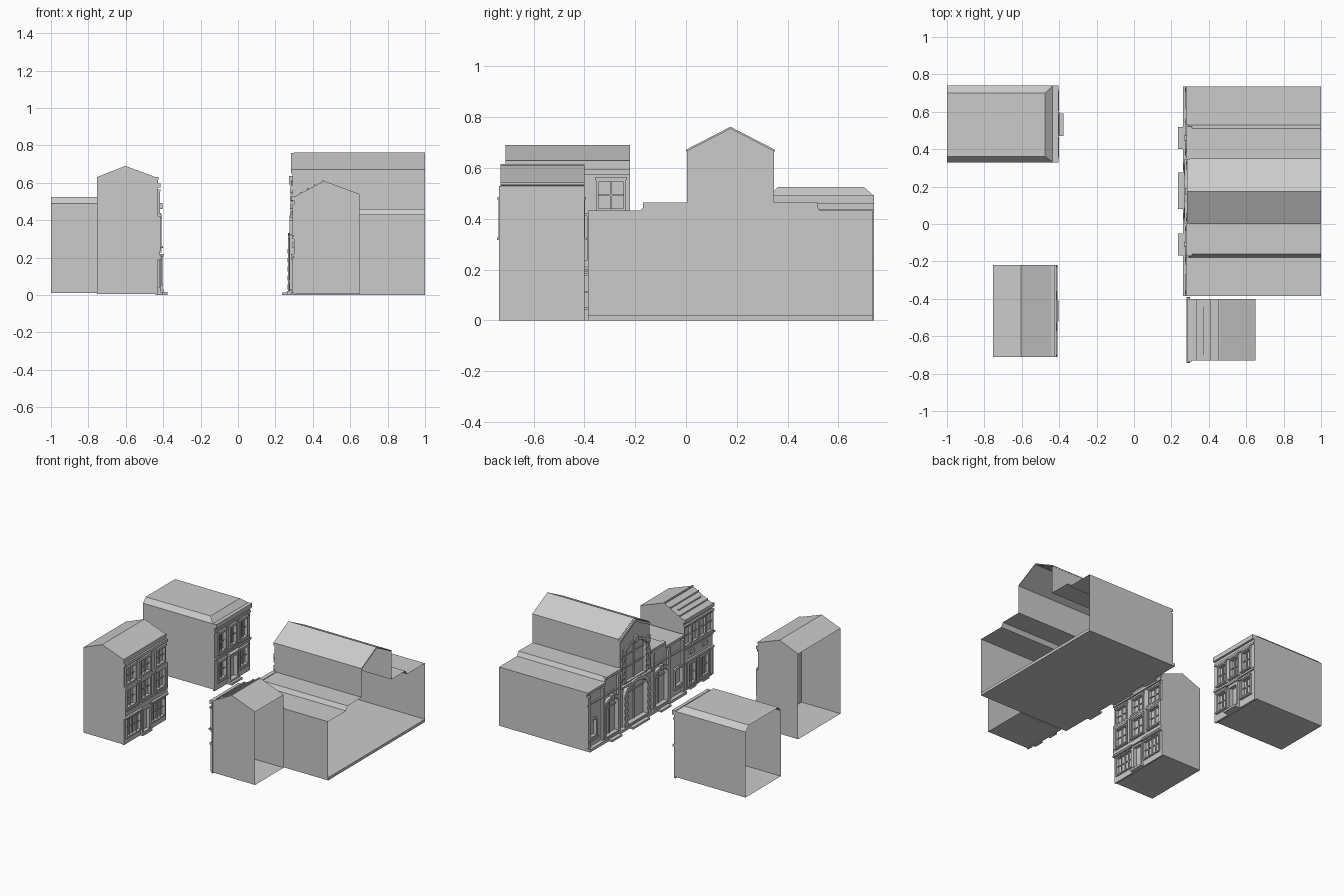
import bpy, bmesh, math
from mathutils import Vector

if "Cube" in bpy.data.objects:
    bpy.data.objects.remove(bpy.data.objects["Cube"])


def finish(name, bm, solid=True):
    if solid:
        bmesh.ops.recalc_face_normals(bm, faces=bm.faces)
    me = bpy.data.meshes.new(name)
    bm.to_mesh(me)
    bm.free()
    ob = bpy.data.objects.new(name, me)
    bpy.context.collection.objects.link(ob)
    return ob


def box(name, x0, x1, y0, y1, z0, z1):
    bm = bmesh.new()
    bmesh.ops.create_cube(bm, size=1)
    for v in bm.verts:
        v.co = ((x0 + x1) / 2 + v.co.x * (x1 - x0), (y0 + y1) / 2 + v.co.y * (y1 - y0),
                (z0 + z1) / 2 + v.co.z * (z1 - z0))
    return finish(name, bm)


def shell(name, pts, axis, a, b, skip=(), caps=(True, True), cut=None):
    """Thin-walled extrusion of a profile; skip leaves sides open, cut bevels one end."""
    bm = bmesh.new()
    at = (lambda p, t: (t, p[0], p[1])) if axis == 'x' else (lambda p, t: (p[0], t, p[1]))
    A = [bm.verts.new(at(p, a)) for p in pts]
    B = [bm.verts.new(at(p, b)) for p in pts]
    n = len(pts)
    for i in range(n):
        if i not in skip:
            j = (i + 1) % n
            bm.faces.new((A[i], A[j], B[j], B[i]))
    if caps[0]:
        bm.faces.new(A[::-1])
    if caps[1]:
        bm.faces.new(B)
    if cut:
        r = bmesh.ops.bisect_plane(bm, geom=bm.verts[:] + bm.edges[:] + bm.faces[:],
                                   plane_co=cut[0], plane_no=cut[1], clear_outer=True)
        edges = [e for e in r['geom_cut'] if isinstance(e, bmesh.types.BMEdge)]
        bmesh.ops.contextual_create(bm, geom=edges)
    return finish(name, bm)


def rect(y0, y1, z0, z1):
    return [(y0, z0), (y1, z0), (y1, z1), (y0, z1)]


def arch(y0, y1, z0, z1, rise, n=10):
    c, r = (y0 + y1) / 2, (y1 - y0) / 2
    top = [(c + r * math.cos(math.pi * i / n), z1 - rise + rise * math.sin(math.pi * i / n))
           for i in range(n + 1)]
    return [(y0, z0), (y1, z0)] + top


def slab(name, outer, holes, x0, x1):
    """Upright panel in the yz plane, with holes, between x0 and x1."""
    bm = bmesh.new()
    for loop in [outer] + holes:
        vs = [bm.verts.new((x0, y, z)) for y, z in loop]
        for i in range(len(vs)):
            bm.edges.new((vs[i - 1], vs[i]))
    bmesh.ops.triangle_fill(bm, use_beauty=True, use_dissolve=False, edges=bm.edges[:], normal=(1, 0, 0))
    r = bmesh.ops.extrude_face_region(bm, geom=bm.faces[:], use_keep_orig=True)
    bmesh.ops.translate(bm, vec=(x1 - x0, 0, 0),
                        verts=[v for v in r['geom'] if isinstance(v, bmesh.types.BMVert)])
    return finish(name, bm)


def window(name, x, d, y0, y1, z0, z1, bars=1, sill=True, out=0.01):
    """Framed window on a wall at x facing d."""
    t = 0.009
    slab(name + "_frame", rect(y0 - t, y1 + t, z0 - t, z1 + t), [rect(y0, y1, z0, z1)], x, x + d * out)
    m = x - d * 0.006
    for i in range(bars):
        y = y0 + (y1 - y0) * (i + 1) / (bars + 1)
        box(name + "_mullion", m, x, y - .004, y + .004, z0, z1)
    zc = (z0 + z1) / 2
    box(name + "_rail", m, x, y0, y1, zc - .003, zc + .003)
    if sill:
        box(name + "_sill", x, x + d * .018, y0 - .015, y1 + .015, z0 - .018, z0 - .008)
        box(name + "_lintel", x, x + d * .014, y0 - .013, y1 + .013, z1 + .008, z1 + .02)


# --- Low house, back left (faces +x, open at the back) ---
shell("low_house_shell", [(.33, .01), (.74, .01), (.74, .49), (.70, .525), (.36, .525), (.33, .49)],
      'x', -1, -.435, caps=(False, True),
      cut=(Vector((-.435, 0, .49)), Vector((.035, 0, .04)).normalized()))
ups = [(y - .035, y + .035, .27, .40) for y in (.41, .535, .66)]
lows = [(.37, .45, .07, .19), (.62, .70, .07, .19)]
door = (.50, .57, .025, .185)
slab("low_house_front", rect(.33, .74, 0, .49), [rect(*w) for w in ups + lows + [door]], -.435, -.42)
for w in ups + lows:
    window("low_house_window", -.42, 1, *w)
slab("low_house_door_frame", rect(.485, .585, .01, .205), [rect(*door)], -.42, -.405)
box("low_house_door_hood", -.42, -.395, .475, .595, .205, .218)
box("low_house_step", -.42, -.378, .47, .59, 0, .015)
box("low_house_step_upper", -.42, -.395, .485, .585, .015, .028)
box("low_house_belt", -.42, -.41, .33, .74, .228, .242)
box("low_house_cornice", -.43, -.405, .33, .74, .46, .492)
box("low_house_frieze", -.43, -.413, .33, .74, .425, .438)

# --- Tall shop, front left (faces +x, open at the back) ---
shell("shop_shell", [(-.755, .005), (-.44, .005), (-.44, .63), (-.603, .69), (-.755, .63)],
      'y', -.71, -.22, skip=(4,))
bays = [-.635, -.465, -.295]
top = [(c - .05, c + .05, .44, .545) for c in bays]
mid = [(c - .05, c + .05, .265, .39) for c in bays]
disp = [(-.68, -.53, .05, .175), (-.40, -.25, .05, .175)]
door = (-.50, -.43, .02, .175)
slab("shop_front", rect(-.71, -.22, 0, .625), [rect(*w) for w in top + mid + disp + [door]], -.44, -.428)
for w in top:
    window("shop_top_window", -.428, 1, *w)
for w in mid:
    window("shop_middle_window", -.428, 1, *w)
for w in disp:
    window("shop_display", -.428, 1, *w, bars=3, sill=False)
slab("shop_door_frame", rect(-.515, -.415, .005, .19), [rect(*door)], -.428, -.415)
box("shop_step", -.43, -.405, -.52, -.41, 0, .015)
for y in (-.70, -.55, -.38, -.23):
    box("shop_pilaster", -.428, -.414, y - .01, y + .01, .235, .415)
for y0 in (-.71, -.41):
    # sloping canopy over each display window
    shell("shop_canopy", [(-.428, .19), (-.408, .19), (-.408, .2), (-.428, .228)], 'y', y0, y0 + .19)
box("shop_sign_band", -.428, -.416, -.71, -.22, .2, .235)
box("shop_belt", -.428, -.412, -.71, -.22, .41, .422)
box("shop_cornice", -.44, -.415, -.71, -.22, .575, .595)
box("shop_parapet_cap", -.445, -.425, -.71, -.22, .615, .63)

# --- Market hall, back right (faces -x, open at the back) ---
C = .175
half = [(.56, .02), (.56, .43), (.353, .43), (.335, .46), (.172, .46), (.172, .67)]
right = [(C + y, z) for y, z in half]
left = [(C - y, z) for y, z in half[::-1]]
hall = right + [(C, .76)] + left
shell("hall_shell", hall, 'x', .305, 1, caps=(True, False))
box("hall_base", .263, 1, C - .56, C + .56, 0, .02)
main_door = arch(.06, .29, .03, .31, .06)
main_win = arch(.06, .29, .335, .595, .06)
sides = [(C - .355, C - .215), (C + .215, C + .355)]
smalls = [(-.36, -.285), (.635, .71)]
holes = [main_door, main_win] + [arch(a, b, .03, .285, .04) for a, b in sides]
holes += [arch(a, b, .09, .21, .012, 4) for a, b in smalls]
slab("hall_front", hall, holes, .305, .292)
# Arched surrounds and steps
slab("hall_door_surround", arch(.035, .315, .02, .332, .07), [main_door], .292, .268)
slab("hall_window_surround", arch(.045, .305, .326, .612, .066), [main_win], .292, .284)
box("hall_main_step", .235, .27, .08, .275, 0, .014)
for a, b in sides:
    slab("hall_side_surround", arch(a - .02, b + .02, .02, .307, .05), [arch(a, b, .03, .285, .04)], .292, .272)
    box("hall_side_step", .235, .27, a + .012, b - .012, 0, .014)
    box("hall_side_mullion", .298, .305, (a + b) / 2 - .004, (a + b) / 2 + .004, .03, .28)
    box("hall_side_transom", .296, .305, a, b, .22, .23)
    box("hall_side_keystone", .266, .292, (a + b) / 2 - .014, (a + b) / 2 + .014, .28, .318)
for a, b in smalls:
    slab("hall_small_surround", arch(a - .012, b + .012, .078, .224, .014, 4),
         [arch(a, b, .09, .21, .012, 4)], .292, .28)
    box("hall_small_sill", .274, .292, a - .018, b + .018, .066, .079)
for z0, z1 in ((.03, .305), (.335, .59)):
    box("hall_mullion", .297, .305, C - .004, C + .004, z0, z1)
for z in (.24, .43, .52):
    box("hall_transom", .297, .305, .06, .29, z, z + .009)
box("hall_ledge", .27, .3, .003, .347, .312, .325)
# Toothed stone blocks beside the tower window
for s in (-1, 1):
    for i in range(6):
        w = .045 if i % 2 else .03
        y0, y1 = sorted((C + s * .115, C + s * (.115 + w)))
        z = .335 + i * .042
        box("hall_window_block", .278, .292, y0, y1, z, z + .022)
        y0, y1 = sorted((C + s * .165, C + s * (.165 - w / 2)))
        box("hall_corner_block", .282, .292, y0, y1, z + .02, z + .04)
    for i in range(5):
        y0, y1 = sorted((C + s * .115, C + s * .15))
        box("hall_door_block", .264, .27, y0, y1, .03 + i * .048, .055 + i * .048)
    # wing pilasters and caps
    for o in (.2, .38, .545):
        y = C + s * o
        box("hall_pilaster", .276, .292, y - .013, y + .013, .02, .40 if o > .3 else .425)
    y0, y1 = sorted((C + s * .353, C + s * .56))
    box("hall_wing_cornice", .278, .31, y0, y1, .415, .432)
    y0, y1 = sorted((C + s * .172, C + s * .345))
    box("hall_inner_cornice", .28, .31, y0, y1, .445, .464)
    y0, y1 = sorted((C + s * .175, C + s * .56))
    box("hall_belt", .282, .292, y0, y1, .327, .337)
box("hall_keystone", .274, .292, C - .016, C + .016, .59, .635)
# Tower roof with a small overhang, and raking trim
rake = [(C - .175, .664), (C, .754), (C + .175, .664), (C + .175, .672), (C, .762), (C - .175, .672)]
shell("hall_tower_roof", rake, 'x', .3, 1)
trim = [(C - .172, .65), (C, .74), (C + .172, .65), (C + .172, .668), (C, .758), (C - .172, .668)]
shell("hall_gable_trim", trim, 'x', .284, .3)

# --- Row house, front right (faces -x, open at the back) ---
shell("row_house_shell", [(.31, .005), (.65, .005), (.65, .54), (.46, .61), (.31, .53)],
      'y', -.73, -.40, skip=(1,))
doors = [(-.675, -.605, .04, .18), (-.525, -.455, .04, .18)]
ups = [(c - .033, c + .033, .335, .465) for c in (-.695, -.611, -.524, -.439)]
slab("row_house_front", rect(-.735, -.40, 0, .53), [rect(*w) for w in doors + ups], .31, .3)
for w in ups:
    window("row_house_window", .3, -1, *w, bars=0, out=.008)
for y0, y1, z0, z1 in doors:
    window("row_house_opening", .3, -1, y0, y1, z0, z1)
    box("row_house_step", .284, .302, y0, y1, 0, .015)
    box("row_house_plaque", .29, .302, y0 + .01, y1 - .01, .255, .28)
for y in (-.723, -.565, -.41):
    box("row_house_pilaster", .29, .302, y - .01, y + .01, .01, .2)
box("row_house_belt", .285, .302, -.735, -.40, .205, .22)
box("row_house_sill_band", .29, .302, -.735, -.40, .3, .315)
box("row_house_cornice", .285, .31, -.735, -.40, .505, .53)
# Raised ribs stepping up the roof
for x, y0, y1 in ((.335, -.73, -.40), (.372, -.70, -.44), (.41, -.73, -.40), (.455, -.73, -.40)):
    z = .53 + (x - .31) * .533
    box("row_house_roof_rib", x - .004, x + .004, y0, y1, z - .01, z + .008)
